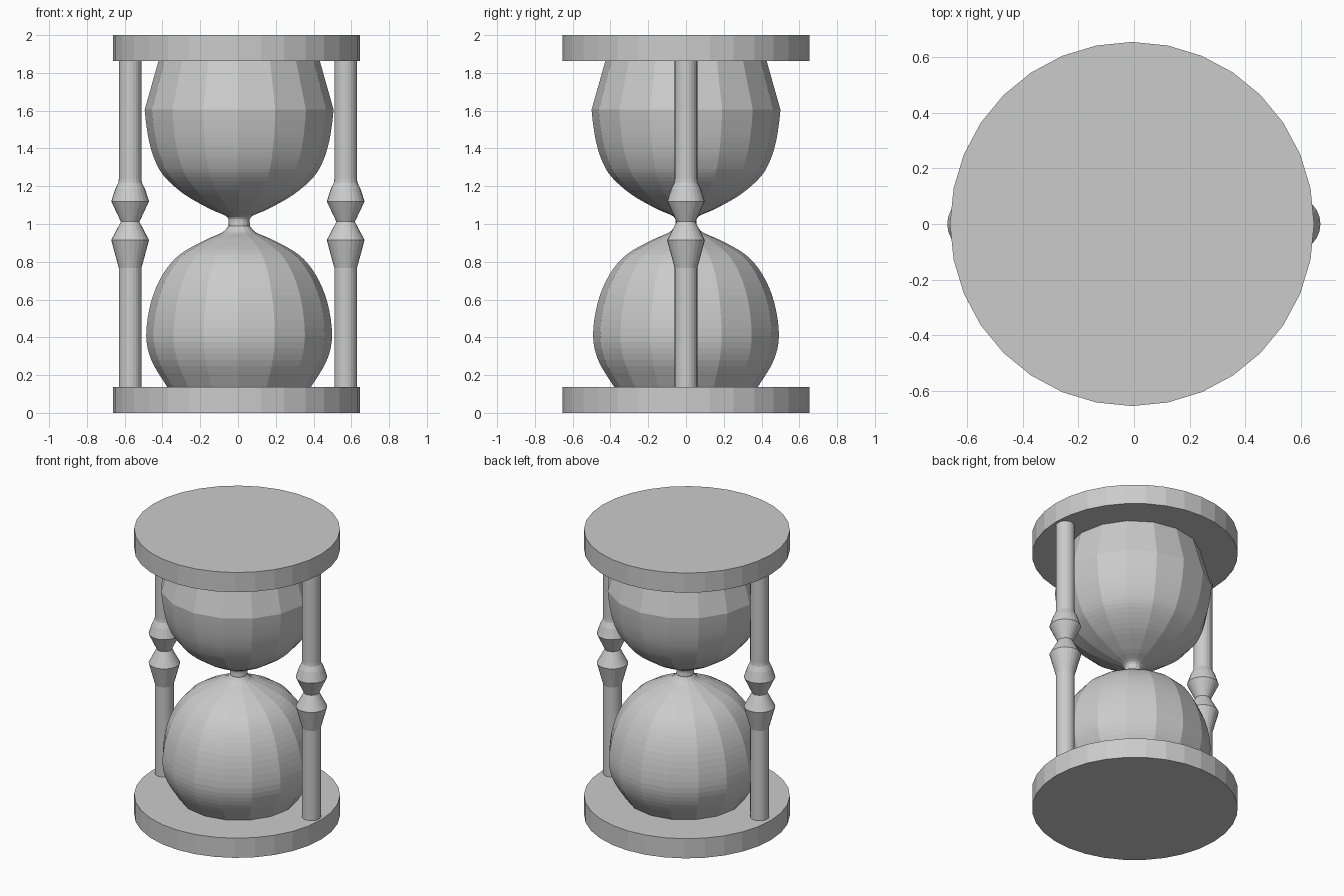
import bpy, bmesh, math
from mathutils import Vector

if "Cube" in bpy.data.objects:
    bpy.data.objects.remove(bpy.data.objects["Cube"])


def lathe(name, profile, sides, x=0.0):
    """Revolve (radius, z) points around a vertical axis, with capped ends."""
    bm = bmesh.new()
    rings = []
    for r, z in profile:
        rings.append([bm.verts.new((r * math.cos(2 * math.pi * i / sides),
                                    r * math.sin(2 * math.pi * i / sides), z))
                      for i in range(sides)])
    for a, b in zip(rings, rings[1:]):
        for i in range(sides):
            j = (i + 1) % sides
            bm.faces.new((a[i], a[j], b[j], b[i]))
    bm.faces.new(rings[0][::-1])
    bm.faces.new(rings[-1])
    mesh = bpy.data.meshes.new(name)
    bm.to_mesh(mesh)
    bm.free()
    obj = bpy.data.objects.new(name, mesh)
    obj.location.x = x
    bpy.context.collection.objects.link(obj)
    return obj


def smooth_profile(points, steps=4):
    """Catmull-Rom curve through the points."""
    p = [Vector(q) for q in points]
    p = [2 * p[0] - p[1]] + p + [2 * p[-1] - p[-2]]
    out = []
    for a, b, c, d in zip(p, p[1:], p[2:], p[3:]):
        for k in range(steps):
            t = k / steps
            out.append(0.5 * (2 * b + (c - a) * t + (2 * a - 5 * b + 4 * c - d) * t * t
                              + (3 * b - a - 3 * c + d) * t ** 3))
    return [tuple(q) for q in out] + [tuple(points[-1])]


# Round end plates
for name, z in (("bottom_plate", 0.0), ("top_plate", 1.862)):
    lathe(name, [(0.654, z), (0.654, z + 0.138)], 32, -0.007)

# Glass: lower bulb, neck and upper bulb, with a straight collar at the top
lower = [(0.37, 0.125), (0.395, 0.16), (0.465, 0.28), (0.492, 0.41), (0.467, 0.585),
         (0.405, 0.732), (0.315, 0.838), (0.18, 0.915), (0.09, 0.955), (0.057, 0.99)]
upper = [(0.057, 0.99), (0.064, 1.038), (0.155, 1.08), (0.29, 1.157), (0.395, 1.25),
         (0.445, 1.335), (0.475, 1.43), (0.492, 1.53), (0.5, 1.605)]
glass = smooth_profile(lower) + smooth_profile(upper)[1:] + [(0.425, 1.87)]
lathe("glass_bulbs", glass, 16, 0.006)

# Turned side posts
post = [(0.06, 0.13), (0.06, 0.767), (0.1, 0.915), (0.049, 1.012), (0.1, 1.12),
        (0.079, 1.185), (0.062, 1.22), (0.06, 1.24), (0.06, 1.875)]
for name, x in (("left_post", -0.571), ("right_post", 0.57)):
    lathe(name, post, 24, x)
